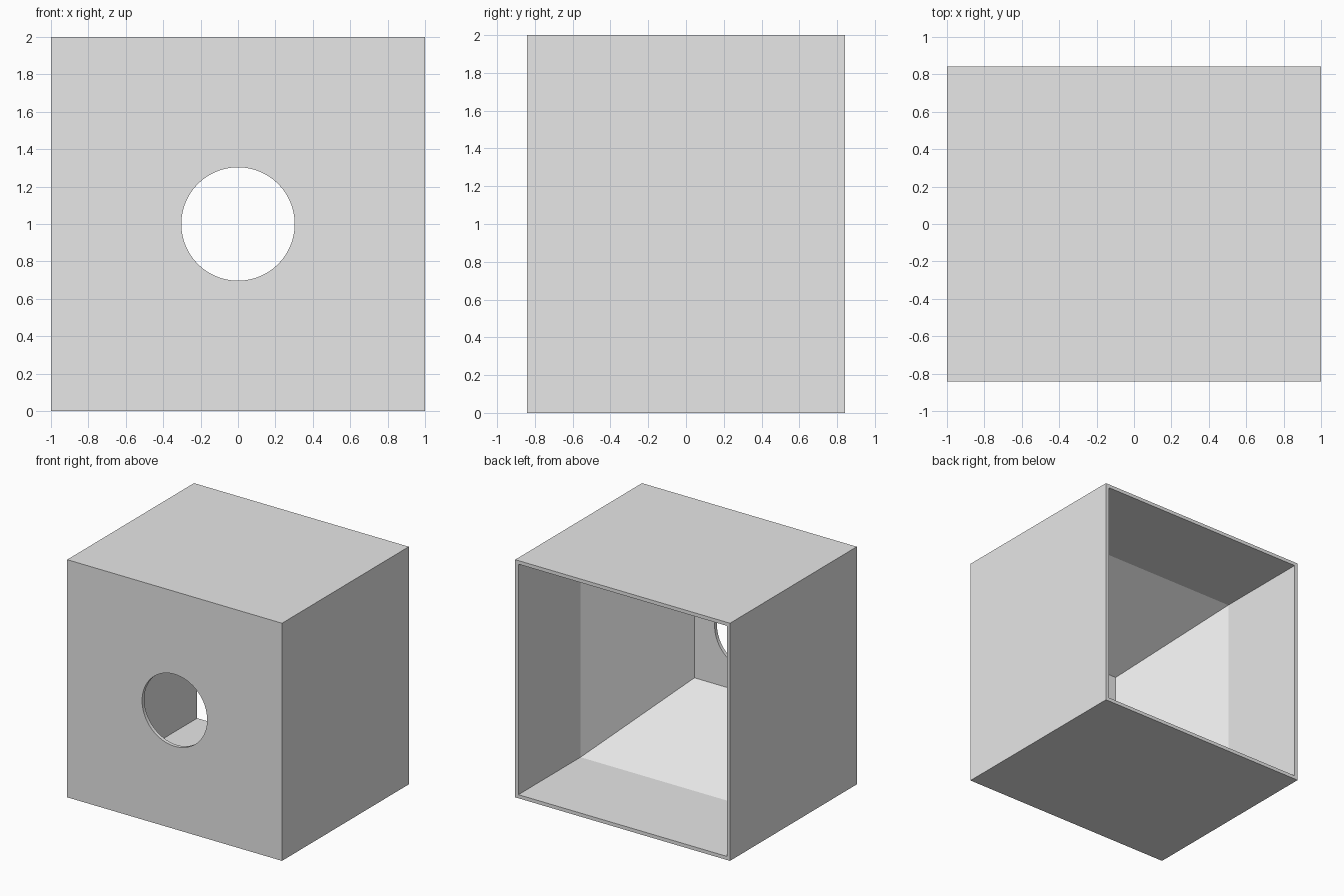
import bpy, bmesh, math
from mathutils import Matrix

old = bpy.data.objects.get("Cube")
if old:
    bpy.data.objects.remove(old, do_unlink=True)

DEPTH = 0.843    # half depth of the box
WALL = 0.03
HOLE = 0.303
INNER = 1 - WALL
BEND = 0.017     # where the cavity starts to taper
FRONT = -DEPTH + WALL
TAPER = INNER - (BEND - FRONT) * math.tan(math.radians(30))

grey = bpy.data.materials.new("light_grey")
grey.use_nodes = True
grey.diffuse_color = (0.8, 0.8, 0.8, 1)
bsdf = next(n for n in grey.node_tree.nodes if n.type == 'BSDF_PRINCIPLED')
bsdf.inputs["Base Color"].default_value = (0.8, 0.8, 0.8, 1)


def make_object(name, bm):
    bmesh.ops.recalc_face_normals(bm, faces=bm.faces)
    mesh = bpy.data.meshes.new(name)
    bm.to_mesh(mesh)
    bm.free()
    mesh.materials.append(grey)
    obj = bpy.data.objects.new(name, mesh)
    bpy.context.collection.objects.link(obj)
    return obj


def square_loft(name, sections):
    """Capped solid through squares given as (y, half side)."""
    bm = bmesh.new()
    loops = [[bm.verts.new((sx * h, y, 1 + sz * h))
              for sx, sz in ((-1, -1), (1, -1), (1, 1), (-1, 1))]
             for y, h in sections]
    for a, b in zip(loops, loops[1:]):
        for i in range(4):
            j = (i + 1) % 4
            bm.faces.new((a[i], a[j], b[j], b[i]))
    bm.faces.new(loops[0])
    bm.faces.new(loops[-1])
    return make_object(name, bm)


def cut(target, cutter):
    cutter.hide_render = True
    mod = target.modifiers.new("cut", 'BOOLEAN')
    mod.operation = 'DIFFERENCE'
    mod.solver = 'EXACT'
    mod.object = cutter
    bpy.ops.object.select_all(action='DESELECT')
    target.select_set(True)
    bpy.context.view_layer.objects.active = target
    bpy.ops.object.modifier_apply(modifier=mod.name)
    bpy.data.objects.remove(cutter, do_unlink=True)


# Outer box
box = square_loft("box_housing", [(-DEPTH, 1), (DEPTH, 1)])

# Cavity open at the back, tapering towards the front plate
cut(box, square_loft("cavity_cutter",
                     [(DEPTH + 0.1, INNER), (BEND, INNER), (FRONT, TAPER)]))

# Round hole through the front plate
bm = bmesh.new()
bmesh.ops.create_cone(bm, cap_ends=True, segments=96, radius1=HOLE, radius2=HOLE, depth=0.2,
                      matrix=Matrix.Translation((0, -DEPTH, 1)) @ Matrix.Rotation(math.pi / 2, 4, 'X'))
cut(box, make_object("hole_cutter", bm))

bpy.ops.object.shade_smooth_by_angle(angle=math.radians(25))
